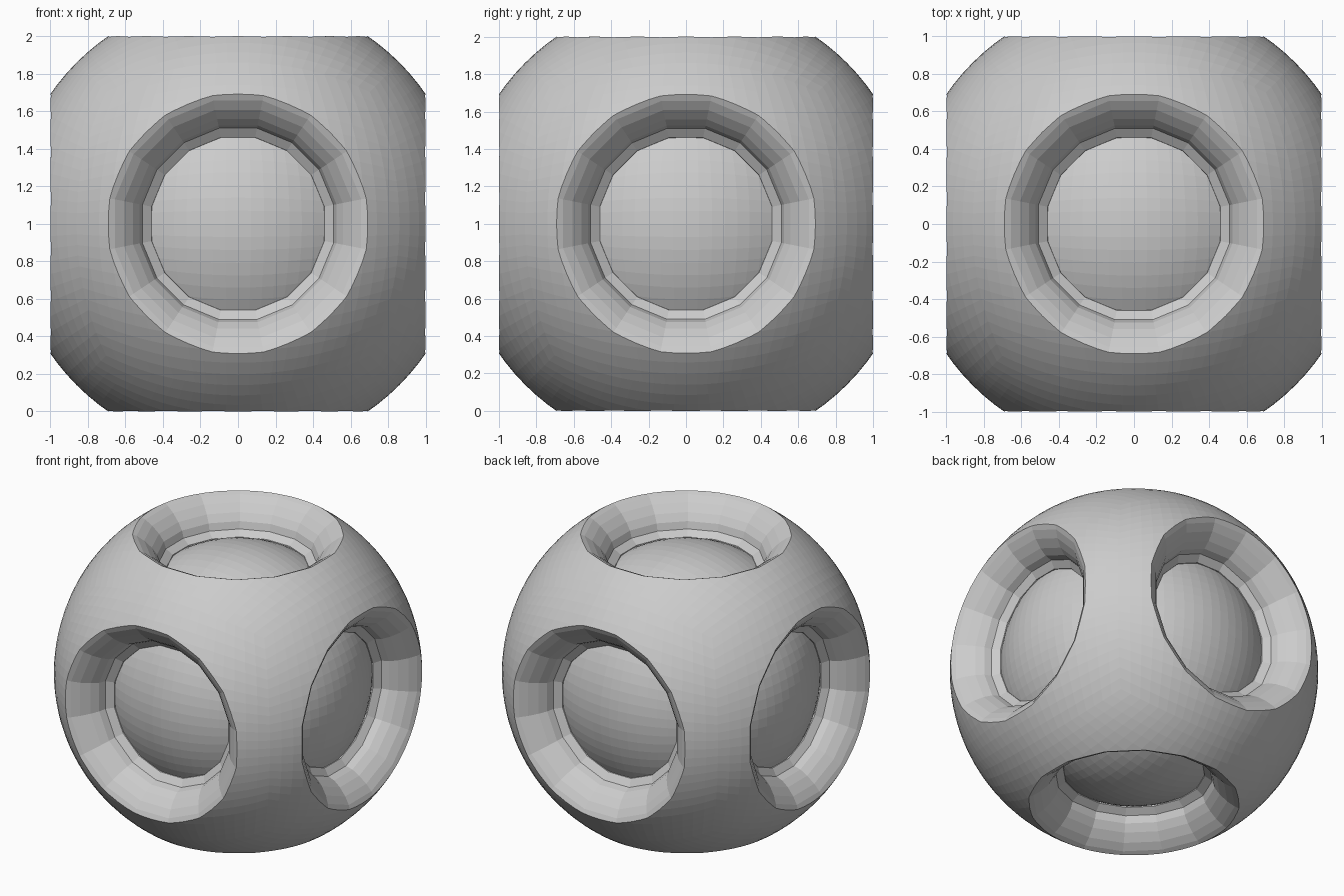
import bpy, bmesh, math
from mathutils import Vector, Matrix

if "Cube" in bpy.data.objects:
    bpy.data.objects.remove(bpy.data.objects["Cube"], do_unlink=True)

CENTRE = Vector((0, 0, 1))
grey = bpy.data.materials.new("plain grey")
grey.use_nodes = True
colour = (0.6, 0.6, 0.6, 1)
grey.diffuse_color = colour
grey.node_tree.nodes["Principled BSDF"].inputs["Base Color"].default_value = colour


def add_object(name, bm):
    bmesh.ops.recalc_face_normals(bm, faces=bm.faces)
    mesh = bpy.data.meshes.new(name)
    bm.to_mesh(mesh)
    bm.free()
    mesh.materials.append(grey)
    obj = bpy.data.objects.new(name, mesh)
    bpy.context.collection.objects.link(obj)
    obj.location = CENTRE
    return obj


def grid_ball(name, radius, cuts):
    """Cube grid pushed out evenly onto a sphere."""
    bm = bmesh.new()
    bmesh.ops.create_cube(bm, size=2)
    bmesh.ops.subdivide_edges(bm, edges=bm.edges[:], cuts=cuts, use_grid_fill=True)
    for v in bm.verts:
        v.co = Vector([math.tan(c * math.pi / 4) for c in v.co]).normalized() * radius
    return add_object(name, bm)


def funnel(bm, profile, sides, turn):
    """Closed lathe of (radius, height) points, turned to face one side."""
    rings = []
    for r, z in profile:
        ring = []
        for i in range(sides):
            a = (i + 0.5) * math.tau / sides
            ring.append(bm.verts.new(turn @ Vector((r * math.cos(a), r * math.sin(a), z))))
        rings.append(ring)
    for low, high in zip(rings, rings[1:]):
        for i in range(sides):
            j = (i + 1) % sides
            bm.faces.new((low[i], low[j], high[j], high[i]))
    bm.faces.new(rings[0][::-1])
    bm.faces.new(rings[-1])


# Outer frame and the ball held inside it
frame = grid_ball("outer_frame", 1.217, 23)
grid_ball("inner_ball", 0.89, 19)

# Six flared round openings
profile = [(0.46, 0.7), (0.47, 0.765), (0.52, 0.80), (0.535, 0.85), (0.57, 0.90),
           (0.62, 0.95), (0.67, 0.985), (0.715, 1.005), (0.74, 1.05), (0.74, 1.3)]
turns = [Matrix.Rotation(k * math.pi / 2, 3, "X") for k in range(4)]
turns += [Matrix.Rotation(s * math.pi / 2, 3, "Y") for s in (1, -1)]
for n, turn in enumerate(turns):
    bm = bmesh.new()
    funnel(bm, profile, 16, turn)
    cutter = add_object(f"opening_cutter_{n + 1}", bm)
    cutter.hide_render = True
    cutter.hide_set(True)
    cut = frame.modifiers.new(f"opening_{n + 1}", "BOOLEAN")
    cut.operation = "DIFFERENCE"
    cut.solver = "EXACT"
    cut.object = cutter

# Soften the broad curves, keep the rims crisp
bpy.ops.object.select_all(action="DESELECT")
frame.select_set(True)
bpy.context.view_layer.objects.active = frame
for mod in [m.name for m in frame.modifiers]:
    bpy.ops.object.modifier_apply(modifier=mod)
